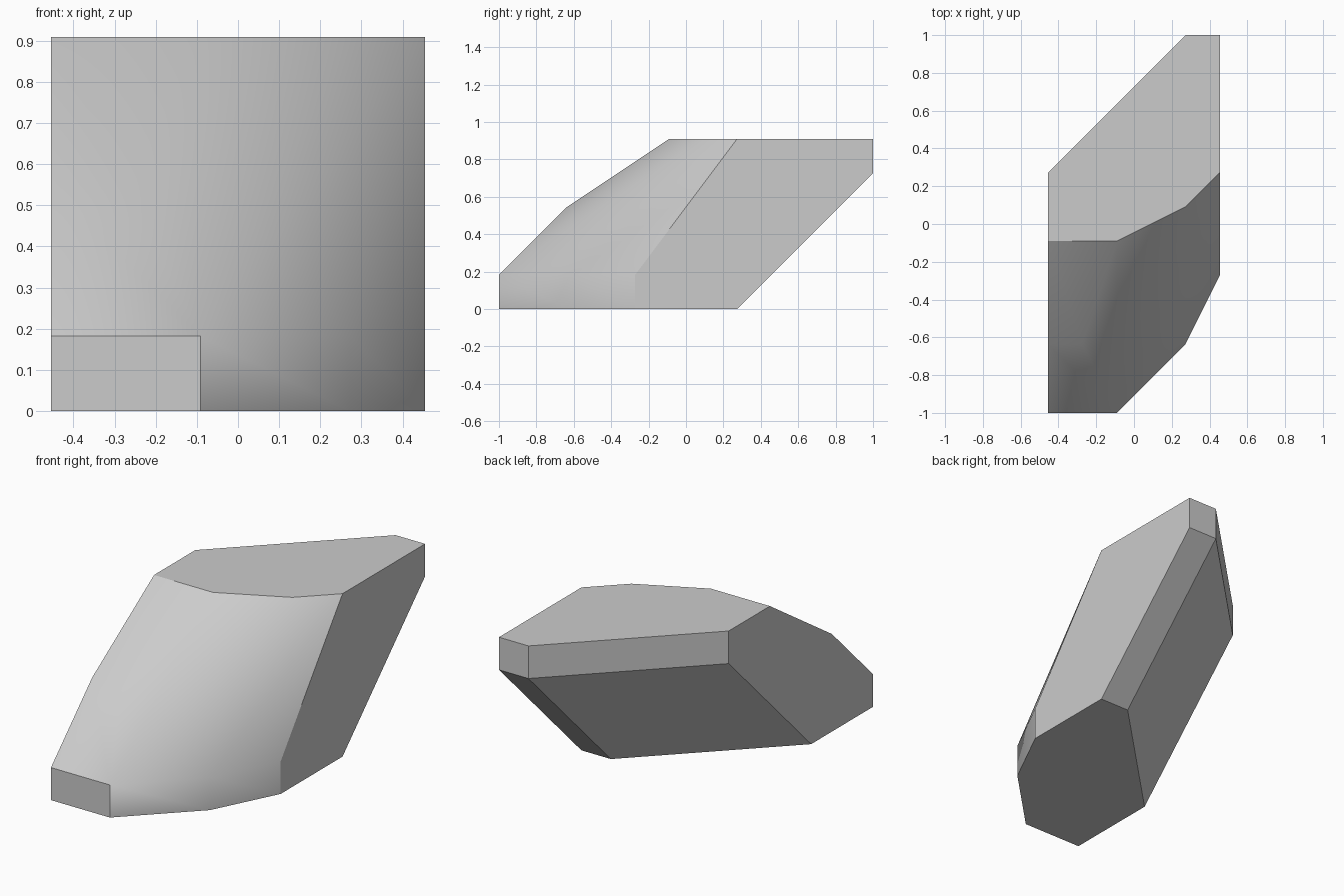
import bpy
import bmesh
import math

cube = bpy.data.objects.get("Cube")
if cube:
    bpy.data.objects.remove(cube, do_unlink=True)

UNIT = 1 / 11   # the block is laid out on a whole-number grid
LIP = 2         # height of the upright bands at the front foot and back top
LEAN = 8        # how far the back overhangs

# Plan outlines of the front (left to right) and of the back
foot_front = [(-5, -11), (-1, -11), (3, -7), (5, -3)]
top_front = [(-5, -1), (-1, -1), (3, 1), (5, 3)]
foot_back = [(5, 3), (3, 3), (-5, -5)]
top_back = [(x, y + LEAN) for x, y in foot_back]


def level(outline, z):
    return [(x, y, z) for x, y in outline]


points = (level(foot_front, 0) + level(foot_front, LIP) + level(foot_back, 0)
          + level(top_front, 10) + level(top_back, 10) + level(top_back, 10 - LIP)
          + level([(-5, -7), (-3, -7)], 6))  # shoulder on the front slope

# Wrap the corners in one convex block and merge its coplanar triangles
bm = bmesh.new()
for p in points:
    bm.verts.new([c * UNIT for c in p])
bmesh.ops.convex_hull(bm, input=bm.verts[:])
bmesh.ops.dissolve_limit(bm, angle_limit=math.radians(0.5),
                         verts=bm.verts[:], edges=bm.edges[:])
bmesh.ops.recalc_face_normals(bm, faces=bm.faces[:])

# Only the rounded front is smooth; caps, sides and back stay flat
for face in bm.faces:
    face.smooth = face.normal.y < -0.01 and max(abs(c) for c in face.normal) < 0.99

mesh = bpy.data.meshes.new("slanted_block")
bm.to_mesh(mesh)
bm.free()
block = bpy.data.objects.new("slanted_block", mesh)
bpy.context.collection.objects.link(block)

# Plain grey material
grey = bpy.data.materials.new("light_grey")
grey.use_nodes = True
color = (0.6, 0.6, 0.6, 1)
grey.diffuse_color = color
grey.node_tree.nodes["Principled BSDF"].inputs["Base Color"].default_value = color
mesh.materials.append(grey)
